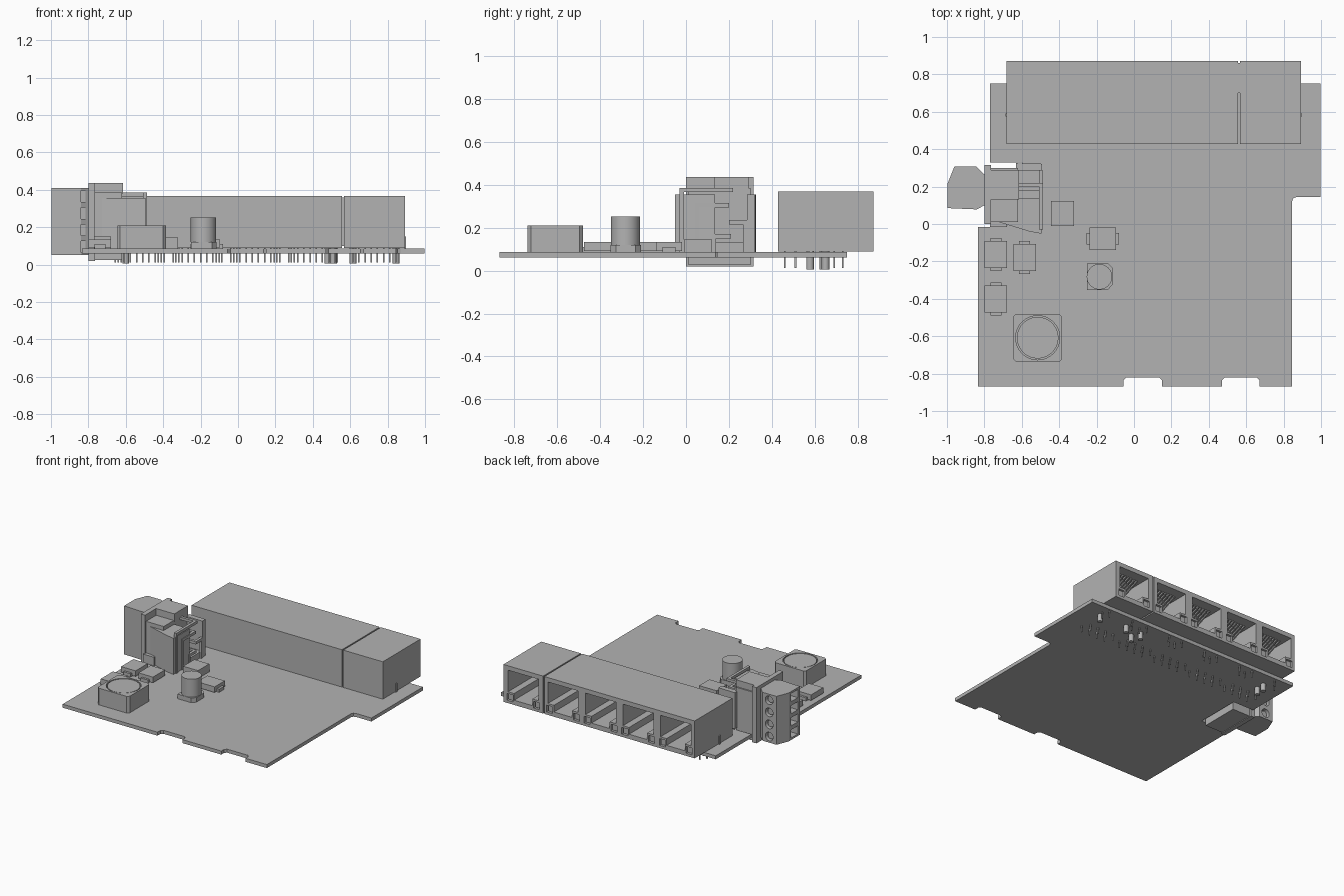
import bpy, bmesh, math
from mathutils import Vector, Matrix

if "Cube" in bpy.data.objects:
    bpy.data.objects.remove(bpy.data.objects["Cube"])

grey = bpy.data.materials.new("plain grey")
grey.use_nodes = True
grey.diffuse_color = (0.45, 0.45, 0.45, 1)
grey.node_tree.nodes["Principled BSDF"].inputs["Base Color"].default_value = (0.45, 0.45, 0.45, 1)


def finish(name, bm):
    bmesh.ops.recalc_face_normals(bm, faces=bm.faces)
    mesh = bpy.data.meshes.new(name)
    bm.to_mesh(mesh)
    bm.free()
    mesh.materials.append(grey)
    obj = bpy.data.objects.new(name, mesh)
    bpy.context.scene.collection.objects.link(obj)
    return obj


def add_box(bm, x0, x1, y0, y1, z0, z1):
    size = Matrix.Diagonal((x1 - x0, y1 - y0, z1 - z0, 1))
    move = Matrix.Translation(((x0 + x1) / 2, (y0 + y1) / 2, (z0 + z1) / 2))
    bmesh.ops.create_cube(bm, size=1, matrix=move @ size)


def add_prism(bm, points, lo, hi, axis="z"):
    place = (lambda a, b, c: (a, b, c)) if axis == "z" else (lambda a, b, c: (a, c, b))
    face = bm.faces.new([bm.verts.new(place(a, b, lo)) for a, b in points])
    new = bmesh.ops.extrude_face_region(bm, geom=[face])["geom"]
    verts = [g for g in new if isinstance(g, bmesh.types.BMVert)]
    bmesh.ops.translate(bm, verts=verts, vec=Vector(place(0, 0, hi - lo)))


def boxes(name, *items):
    bm = bmesh.new()
    for item in items:
        add_box(bm, *item)
    return finish(name, bm)


def prism(name, points, lo, hi, axis="z"):
    bm = bmesh.new()
    add_prism(bm, points, lo, hi, axis)
    return finish(name, bm)


def circle(x, y, r, n=40):
    return [(x + r * math.cos(2 * math.pi * i / n), y + r * math.sin(2 * math.pi * i / n)) for i in range(n)]


def chamfered(x0, x1, y0, y1, c):
    return [(x0 + c, y0), (x1 - c, y0), (x1, y0 + c), (x1, y1 - c),
            (x1 - c, y1), (x0 + c, y1), (x0, y1 - c), (x0, y0 + c)]


def cut(obj, cutter):
    cutter.hide_render = True
    cutter.hide_viewport = True
    mod = obj.modifiers.new("cut", "BOOLEAN")
    mod.operation = "DIFFERENCE"
    mod.solver = "EXACT"
    mod.object = cutter


def smooth(obj):
    bpy.ops.object.select_all(action="DESELECT")
    obj.select_set(True)
    bpy.context.view_layer.objects.active = obj
    bpy.ops.object.shade_smooth_by_angle(angle=math.radians(30))


# Circuit board with edge notches and a connector cutout
TOP = 0.086


def notch(x0, x1):
    return [(x0, -0.868), (x0, -0.835), (x0 + 0.015, -0.82),
            (x1 - 0.015, -0.82), (x1, -0.835), (x1, -0.868)]


prism("circuit_board", [(-0.835, -0.868)] + notch(-0.055, 0.15) + notch(0.47, 0.67) + [
    (0.845, -0.868), (0.845, 0.12), (0.852, 0.138), (0.87, 0.145), (0.997, 0.145), (0.997, 0.75),
    (-0.77, 0.75), (-0.77, 0.33), (-0.6, 0.33), (-0.6, -0.005), (-0.77, -0.005), (-0.77, -0.015),
    (-0.835, -0.015)], 0.06, TOP)

# Network sockets: housings with stepped openings towards the back
pitch = 0.309
four_centres = [-0.68 + pitch * (i + 0.5) for i in range(4)]


def socket_housing(name, x0, x1, centres):
    housing = boxes(name, (x0, x1, 0.428, 0.872, 0.09, 0.368))
    bm = bmesh.new()
    for c in centres:
        half = [(0.125, 0.335), (0.125, 0.175), (0.075, 0.175), (0.075, 0.125)]
        step = [(c + a, z) for a, z in half] + [(c - a, z) for a, z in reversed(half)]
        add_prism(bm, step, 0.52, 0.9, "y")
        for s in (-1, 1):
            add_box(bm, *sorted((c + s * 0.085, c + s * 0.135)), 0.8, 0.9, 0.11, 0.16)
    cut(housing, finish(name + "_cutter", bm))
    bm = bmesh.new()
    for c in centres:
        # Indicator lamps and tongue in each opening
        for s in (-1, 1):
            add_box(bm, *sorted((c + s * 0.092, c + s * 0.128)), 0.79, 0.862, 0.115, 0.155)
        add_box(bm, c - 0.1, c + 0.1, 0.52, 0.58, 0.18, 0.33)
        # Spring contacts
        for i in range(8):
            x = c + (i - 3.5) * 0.024
            a, b = (0.80, 0.325), (0.58, 0.235)
            bm_pts = [a, b, (b[0], b[1] + 0.012), (a[0], a[1] + 0.012)]
            face = bm.faces.new([bm.verts.new((x - 0.005, y, z)) for y, z in bm_pts])
            new = bmesh.ops.extrude_face_region(bm, geom=[face])["geom"]
            bmesh.ops.translate(bm, verts=[g for g in new if isinstance(g, bmesh.types.BMVert)], vec=(0.01, 0, 0))
    finish(name + "_contacts", bm)


socket_housing("four_way_socket", -0.682, 0.556, four_centres)
socket_housing("single_socket", 0.566, 0.892, [0.729])
boxes("shield_tabs", (-0.688, -0.68, 0.575, 0.59, 0.086, 0.15), (0.89, 0.898, 0.575, 0.59, 0.086, 0.15),
      (0.556, 0.566, 0.7, 0.86, 0.1, 0.36))

# Solder pins and locating pegs below the sockets
bm = bmesh.new()
for c in four_centres + [0.729]:
    for i in range(8):
        x = c + (i - 3.5) * 0.033
        y = 0.46 if i % 2 else 0.51
        add_box(bm, x - 0.004, x + 0.004, y - 0.004, y + 0.004, 0.012, 0.1)
    for s in (-1, 1):
        for dx, y in ((0.13, 0.69), (0.1, 0.73)):
            add_box(bm, c + s * dx - 0.004, c + s * dx + 0.004, y - 0.004, y + 0.004, 0.012, 0.1)
finish("socket_pins", bm)
bm = bmesh.new()
for x, y in ((-0.6, 0.64), (0.48, 0.64), (-0.6, 0.578), (0.51, 0.578), (0.615, 0.65), (0.845, 0.65)):
    add_prism(bm, circle(x, y, 0.018, 16), 0.006, 0.1)
smooth(finish("socket_pegs", bm))

# Power inductor with a round core set in a square body
body = prism("inductor_body", chamfered(-0.645, -0.385, -0.737, -0.48, 0.015), TOP, 0.21)
cut(body, prism("inductor_cutter", circle(-0.515, -0.608, 0.118), 0.185, 0.25))
smooth(prism("inductor_core", circle(-0.515, -0.608, 0.111), 0.18, 0.208))

# Can capacitor on its base
prism("capacitor_base", [(-0.252, -0.352), (-0.14, -0.352), (-0.115, -0.325), (-0.115, -0.235),
                         (-0.14, -0.21), (-0.252, -0.21)], TOP, 0.12)
smooth(prism("capacitor_can", circle(-0.185, -0.282, 0.068), 0.12, 0.253))

# Small moulded diodes with end tabs
for i, (x, y, turned) in enumerate([(-0.738, -0.163, 0), (-0.585, -0.178, 0), (-0.738, -0.402, 0), (-0.167, -0.079, 1)]):
    bm = bmesh.new()
    add_box(bm, -0.06, 0.06, -0.072, 0.072, 0.092, 0.134)
    add_box(bm, -0.03, 0.03, -0.088, 0.088, TOP, 0.11)
    spin = Matrix.Translation((x, y, 0)) @ Matrix.Rotation(turned * math.pi / 2, 4, "Z")
    bmesh.ops.transform(bm, matrix=spin, verts=bm.verts)
    finish("diode_%d" % (i + 1), bm)
boxes("square_chip", (-0.445, -0.322, -0.01, 0.122, TOP, 0.145))

# Terminal header: flange, core, latch, and side cheeks
boxes("header_flange", (-0.8, -0.765, 0.0, 0.315, 0.02, 0.435))
boxes("header_core", (-0.77, -0.62, 0.012, 0.3, 0.025, 0.385))
boxes("header_latch", (-0.785, -0.615, 0.13, 0.29, 0.38, 0.435))
prism("header_front_cheek", [(-0.77, 0.025), (-0.56, -0.04), (-0.495, -0.052), (-0.492, 0.135), (-0.77, 0.135)],
      TOP, 0.355)
prism("header_back_cheek", [(-0.63, 0.325), (-0.492, 0.322), (-0.492, 0.285), (-0.63, 0.285)], TOP, 0.355)
boxes("header_foot", (-0.62, -0.5, 0.13, 0.29, TOP, 0.13), (-0.77, -0.68, -0.015, 0.1, TOP, 0.15))

# Bent header pins
bm = bmesh.new()
t = 0.01
for z, start, end in ((0.375, 0.21, -0.02), (0.305, 0.19, 0.05), (0.225, 0.21, 0.275), (0.16, 0.2, 0.13)):
    x = -0.487
    add_box(bm, -0.62, x, start - t, start + t, z - t, z + t)
    add_box(bm, x - 2 * t, x, min(start, end) - t, max(start, end) + t, z - t, z + t)
    add_box(bm, x - 2 * t, x, end - t, end + t, TOP, z + t)
finish("header_pins", bm)

# Plug with wire openings and screw holes
plug = prism("terminal_plug", [(-0.997, 0.085), (-0.84, 0.078), (-0.8, 0.1), (-0.8, 0.265), (-0.845, 0.308),
                               (-0.96, 0.308), (-0.997, 0.215)], 0.05, 0.41)
bm = bmesh.new()
for i in range(4):
    z = 0.095 + i * 0.09
    add_box(bm, -1.05, -0.9, 0.11, 0.19, z - 0.03, z + 0.03)
    add_prism(bm, circle(-0.9, z, 0.032, 24), 0.27, 0.35, "y")
    add_box(bm, -0.84, -0.815, 0.05, 0.1, z - 0.03, z + 0.03)
cut(plug, finish("plug_cutter", bm))
bm = bmesh.new()
for i in range(4):
    add_prism(bm, circle(-0.9, 0.095 + i * 0.09, 0.024, 24), 0.26, 0.29, "y")
smooth(finish("plug_screws", bm))
